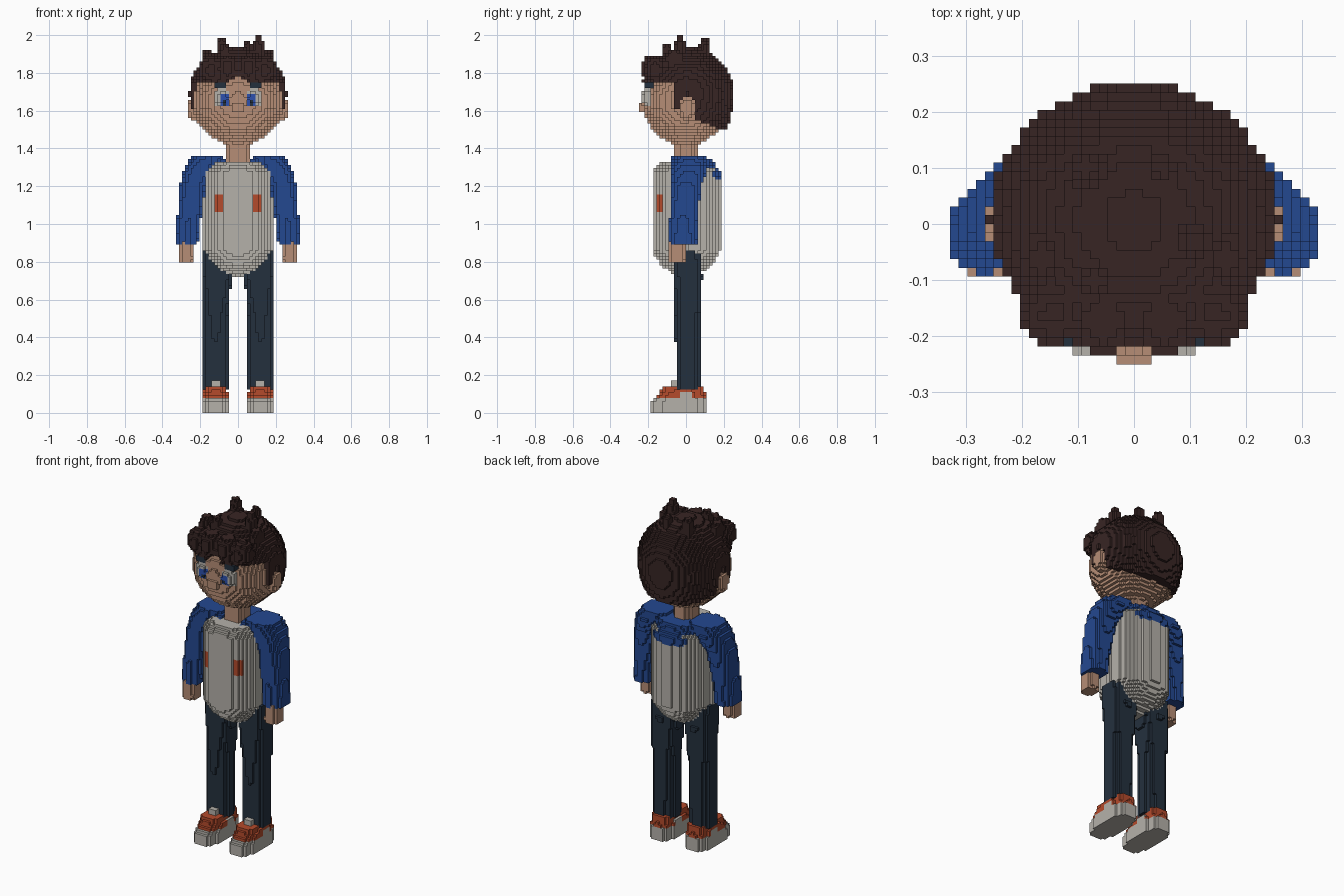
import bpy
import bmesh

cube = bpy.data.objects.get("Cube")
if cube:
    bpy.data.objects.remove(cube, do_unlink=True)

S = 1 / 64          # edge length of one block
cells = {}          # block position -> colour name, over all parts
parts = {}          # part name -> list of its blocks


def material(name, rgb):
    m = bpy.data.materials.new(name)
    m.use_nodes = True
    m.diffuse_color = (*rgb, 1)
    bsdf = m.node_tree.nodes["Principled BSDF"]
    bsdf.inputs["Base Color"].default_value = (*rgb, 1)
    bsdf.inputs["Roughness"].default_value = 0.9
    return m


MATS = {
    "white": material("white", (0.46, 0.44, 0.40)),
    "skin": material("skin", (0.47, 0.27, 0.18)),
    "hair": material("dark brown hair", (0.039, 0.0185, 0.0176)),
    "blue": material("jacket blue", (0.0176, 0.065, 0.28)),
    "navy": material("trouser navy", (0.0176, 0.0296, 0.048)),
    "red": material("orange red", (0.46, 0.07, 0.025)),
    "iris": material("iris blue", (0.025, 0.08, 0.42)),
}


# Solid shapes, each a test of whether a point lies inside
def ellipsoid(c, r):
    return lambda x, y, z: (((x - c[0]) / r[0]) ** 2 + ((y - c[1]) / r[1]) ** 2
                            + ((z - c[2]) / r[2]) ** 2 <= 1)


def box(c, r):
    return lambda x, y, z: (abs(x - c[0]) <= r[0] and abs(y - c[1]) <= r[1]
                            and abs(z - c[2]) <= r[2])


def loft(rows, n=2):
    """Rounded sections (z, cx, cy, rx, ry) blended along z."""
    def inside(x, y, z):
        for a, b in zip(rows, rows[1:]):
            if a[0] <= z <= b[0]:
                t = (z - a[0]) / (b[0] - a[0])
                cx, cy, rx, ry = (p + (q - p) * t for p, q in zip(a[1:], b[1:]))
                return abs((x - cx) / rx) ** n + abs((y - cy) / ry) ** n <= 1
        return False
    return inside


def union(*shapes):
    return lambda x, y, z: any(s(x, y, z) for s in shapes)


def add(name, zlo, zhi, shape, colour):
    """Fill a shape with blocks; earlier parts keep the blocks they hold."""
    paint = colour if callable(colour) else lambda x, y, z: colour
    own = parts.setdefault(name, [])
    for k in range(int(zlo / S), min(128, int(zhi / S) + 1)):
        for i in range(-22, 22):
            for j in range(-17, 17):
                p = ((i + .5) * S, (j + .5) * S, (k + .5) * S)
                if (i, j, k) not in cells and shape(*p):
                    cells[i, j, k] = paint(*p)
                    own.append((i, j, k))


def pair(name, zlo, zhi, shape, colour):
    paint = colour if callable(colour) else lambda x, y, z: colour
    for side, s in (("left", 1), ("right", -1)):
        add(f"{side}_{name}", zlo, zhi,
            lambda x, y, z: shape(s * x, y, z),
            lambda x, y, z: paint(s * x, y, z))


# Face details
def eye_colour(x, y, z):
    if 0.045 < x < 0.09 and 1.625 < z < 1.69:
        return "navy" if 0.06 < x < 0.08 and z < 1.66 else "iris"
    return "white"


pair("brow", 1.7, 1.76, box((0.095, -0.195, 1.73), (0.031, 0.03, 0.015)), "navy")
pair("eye", 1.6, 1.73, ellipsoid((0.083, -0.19, 1.668), (0.046, 0.047, 0.055)), eye_colour)
pair("ear", 1.5, 1.7, ellipsoid((0.235, 0.003, 1.615), (0.035, 0.042, 0.065)), "skin")
add("nose", 1.57, 1.65, box((0, -0.22, 1.61), (0.03, 0.03, 0.024)), "skin")


# Hair cap, cut along a hairline, with fringe locks and spikes
def hair_cap(x, y, z):
    if y < -0.06:
        low = 1.755 + 0.02 * (abs(x) < 0.05)
    elif y < 0.04:
        low = 1.61 if y < -0.03 else 1.66
    else:
        low = 1.555 - 0.4 * (y - 0.04)
    rz = 0.245 if z > 1.69 else 0.34
    return z > low and ellipsoid((0, 0.005, 1.69), (0.258, 0.248, rz))(x, y, z)


def spike(x, y, top, r):
    return loft([(1.8, x * .8, y * .8, r, r), (top - .03, x, y, r * .5, r * .5),
                 (top, x, y, r * .3, r * .3)])


add("hair", 1.45, 2.0, hair_cap, "hair")
pair("fringe", 1.7, 1.92, union(
    ellipsoid((0.055, -0.178, 1.825), (0.058, 0.056, 0.073)),
    ellipsoid((0.145, -0.16, 1.815), (0.06, 0.056, 0.072)),
    ellipsoid((0.165, -0.06, 1.875), (0.03, 0.05, 0.05))), "hair")
add("hair_spikes", 1.8, 2.0, union(
    spike(0.11, -0.03, 2.0, 0.05), spike(-0.085, 0.1, 1.985, 0.055),
    spike(-0.07, -0.1, 1.955, 0.05), spike(0.05, 0.1, 1.97, 0.045)), "hair")

# Head and neck
add("head", 1.4, 1.92, ellipsoid((0, -0.003, 1.652), (0.242, 0.228, 0.236)), "skin")
add("neck", 1.28, 1.46, loft([(1.28, 0, -0.005, .063, .065), (1.46, 0, -0.005, .063, .065)]),
    "skin")

# Jacket sleeves, collar and hood
pair("sleeve", 0.88, 1.36, loft([
    (0.885, 0.271, -0.015, 0.058, 0.072), (1.0, 0.262, -0.015, 0.062, 0.072),
    (1.2, 0.24, 0.0, 0.07, 0.078), (1.3, 0.2, 0.02, 0.085, 0.1),
    (1.358, 0.155, 0.02, 0.09, 0.09)], 2.5), "blue")
pair("hand", 0.78, 0.9, loft([
    (0.79, 0.273, -0.05, 0.034, 0.04), (0.82, 0.273, -0.05, 0.04, 0.045),
    (0.9, 0.273, -0.045, 0.038, 0.045)], 3), "skin")
ring = loft([(1.3, 0, 0.03, 0.16, 0.13), (1.345, 0, 0.03, 0.13, 0.11)])
add("collar", 1.3, 1.35,
    lambda x, y, z: ring(x, y, z) and (abs(x) > 0.06 or y > 0), "blue")
add("hood", 1.2, 1.32, ellipsoid((0, 0.14, 1.262), (0.11, 0.046, 0.045)), "blue")


# Shirt body with two chest patches
def shirt_colour(x, y, z):
    patch = 0.078 < abs(x) < 0.126 and 1.06 < z < 1.15 and y < 0
    return "red" if patch else "white"


torso_profile = [(0.725, 0.04), (0.74, 0.075), (0.77, 0.12), (0.81, 0.155), (0.86, 0.18),
                 (1.28, 0.18), (1.325, 0.14)]
add("shirt_body", 0.72, 1.34, loft([(z, 0, 0.002, r, r) for z, r in torso_profile], 2.1),
    shirt_colour)

# Trouser legs
pair("trouser_leg", 0.12, 0.86, loft([
    (0.13, 0.12, 0.01, 0.067, 0.062), (0.5, 0.12, 0.01, 0.067, 0.066),
    (0.72, 0.11, 0.01, 0.077, 0.077), (0.855, 0.11, 0.005, 0.077, 0.075)], 3), "navy")


# Shoes with pale soles, toe caps and side spots
def shoe_colour(x, y, z):
    toe = y < -0.15 and z < 0.09
    spot = -0.03 < y < 0.03 and 0.08 < z < 0.115 and abs(x - 0.118) > 0.035
    return "white" if z < 0.075 or toe or spot else "red"


pair("shoe_tongue", 0.12, 0.18, box((0.118, -0.06, 0.145), (0.018, 0.02, 0.026)), "white")
pair("shoe", 0, 0.15, loft([
    (0, 0.118, -0.035, 0.068, 0.152), (0.055, 0.118, -0.035, 0.068, 0.152),
    (0.085, 0.118, -0.025, 0.067, 0.13), (0.145, 0.118, -0.012, 0.06, 0.105)], 3), shoe_colour)


# Turn the exposed block sides of every part into a mesh
def build(name, own):
    used = sorted({cells[c] for c in own})
    bm = bmesh.new()
    verts = {}

    def corner(p):
        if p not in verts:
            verts[p] = bm.verts.new([q * S for q in p])
        return verts[p]

    for c in own:
        for a in range(3):
            u, v = (a + 1) % 3, (a + 2) % 3
            for d in (1, -1):
                near = list(c)
                near[a] += d
                if tuple(near) in cells:
                    continue
                quad = []
                for du, dv in ((0, 0), (1, 0), (1, 1), (0, 1)):
                    p = list(c)
                    p[a] += d > 0
                    p[u] += du
                    p[v] += dv
                    quad.append(corner(tuple(p)))
                face = bm.faces.new(quad if d > 0 else quad[::-1])
                face.material_index = used.index(cells[c])
    mesh = bpy.data.meshes.new(name)
    bm.to_mesh(mesh)
    bm.free()
    for colour in used:
        mesh.materials.append(MATS[colour])
    bpy.context.collection.objects.link(bpy.data.objects.new(name, mesh))


for part, blocks in parts.items():
    if blocks:
        build(part, blocks)
